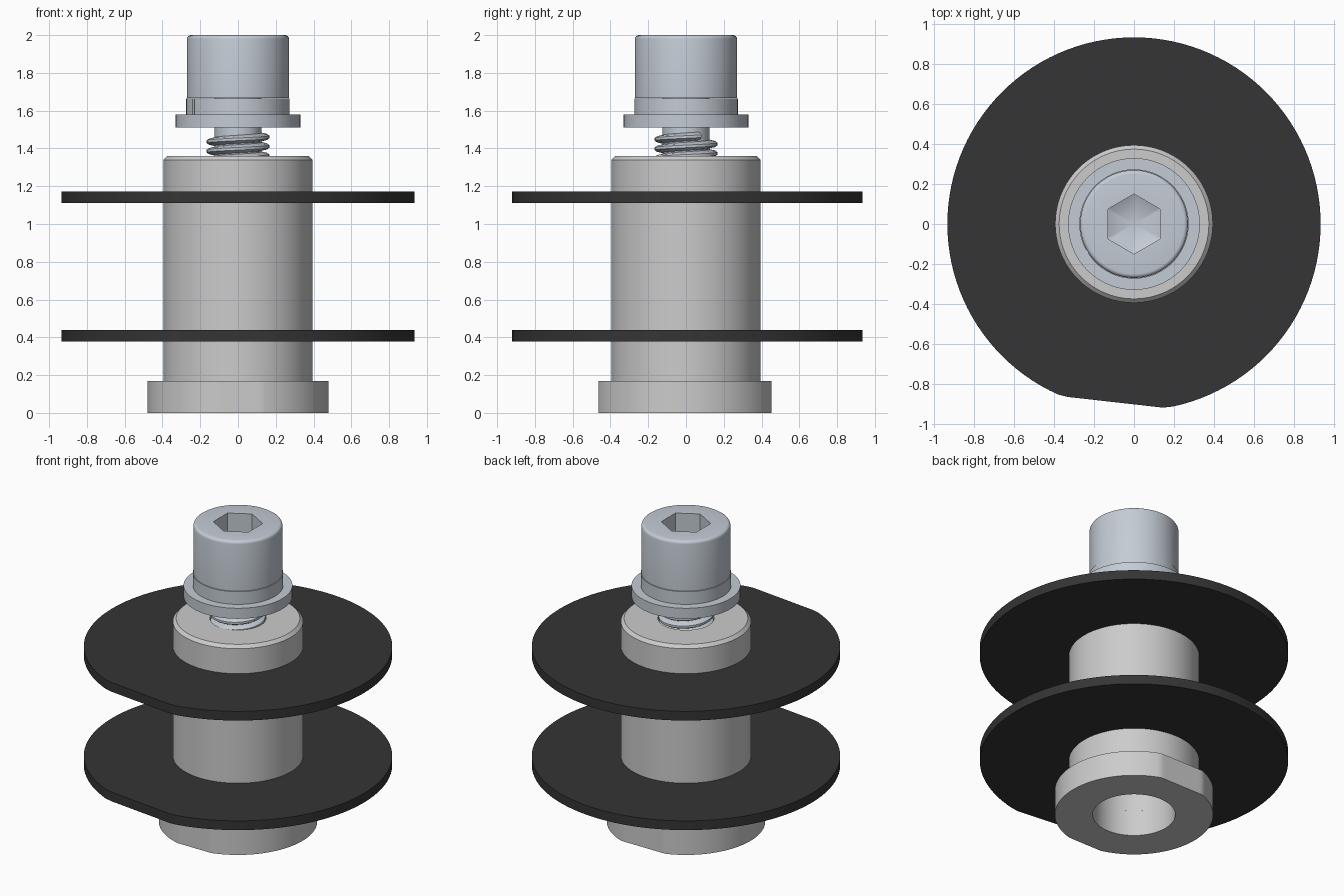
import bpy, bmesh, math
from math import sin, cos, pi, radians

if "Cube" in bpy.data.objects:
    bpy.data.objects.remove(bpy.data.objects["Cube"])


def material(name, rgb):
    m = bpy.data.materials.new(name)
    m.diffuse_color = (*rgb, 1)
    m.use_nodes = True
    m.node_tree.nodes["Principled BSDF"].inputs["Base Color"].default_value = m.diffuse_color
    return m


STEEL = material("blue_grey_steel", (0.55, 0.60, 0.66))
BLACK = material("black_rubber", (0.035, 0.035, 0.035))


def finish(name, bm, mat=None, angle=28):
    bmesh.ops.remove_doubles(bm, verts=bm.verts, dist=1e-5)
    bmesh.ops.recalc_face_normals(bm, faces=bm.faces)
    me = bpy.data.meshes.new(name)
    bm.to_mesh(me)
    bm.free()
    ob = bpy.data.objects.new(name, me)
    bpy.context.collection.objects.link(ob)
    if mat:
        me.materials.append(mat)
    bpy.ops.object.select_all(action='DESELECT')
    ob.select_set(True)
    bpy.context.view_layer.objects.active = ob
    bpy.ops.object.shade_smooth_by_angle(angle=radians(angle))
    return ob


def loft(name, rings, segs=96, closed=True, mat=None, start=0.0, sweep=2 * pi):
    """Revolve (radius, z) rings; a radius may be a function of the angle."""
    bm = bmesh.new()
    full = sweep > 2 * pi - 1e-6
    angles = [start + sweep * i / segs for i in range(segs if full else segs + 1)]
    cols = []
    for a in angles:
        col = []
        for r, z in rings:
            r = r(a) if callable(r) else r
            col.append(bm.verts.new((r * cos(a), r * sin(a), z)))
        cols.append(col)
    n = len(rings)
    for i in range(segs):
        c, d = cols[i], cols[(i + 1) % len(cols)]
        for j in range(n if closed else n - 1):
            k = (j + 1) % n
            bm.faces.new((c[j], d[j], d[k], c[k]))
    if not full:
        bm.faces.new(cols[0])
        bm.faces.new(cols[-1])
    return finish(name, bm, mat)


def flatted(r, flats):
    """Circle radius trimmed by flats given as (direction in degrees, distance)."""
    def radius(a):
        out = r
        for deg, d in flats:
            c = cos(a - radians(deg))
            if c > 1e-6:
                out = min(out, d / c)
        return out
    return radius


def ring(outer, inner, z0, z1):
    return [(inner, z0), (outer, z0), (outer, z1), (inner, z1)]


def hexagon(apothem):
    def radius(a):
        off = (a + pi / 6) % (pi / 3) - pi / 6
        return apothem / cos(off)
    return radius


# Sleeve body with chamfered top and stepped bore
loft("sleeve", [(0.25, 0.17), (0.395, 0.17), (0.395, 1.34), (0.375, 1.36),
                (0.17, 1.36), (0.17, 0.6), (0.25, 0.6)])

# Foot flange with two wrench flats
loft("sleeve_flange", ring(flatted(0.48, [(270, 0.464), (90, 0.452)]), 0.25, 0, 0.17), 144)

# Two black discs, each with one flat edge
for name, z in (("lower_disc", 0.378), ("upper_disc", 1.111)):
    loft(name, ring(flatted(0.935, [(263.6, 0.898)]), 0.39, z, z + 0.062), 120, mat=BLACK)

# Flat washer and split lock washer
loft("flat_washer", ring(0.33, 0.12, 1.51, 1.58), mat=STEEL)
loft("lock_washer", ring(0.274, 0.12, 1.58, 1.665), 90, mat=STEEL,
     start=radians(213), sweep=radians(355))

# Cap screw head with rounded rim and hex socket
f = 0.02
rim = [(0.27 - f + f * cos(t * pi / 8), 2 - f + f * sin(t * pi / 8)) for t in range(5)]
hx = hexagon(0.13)
loft("screw_head", [(0, 1.667), (0.27, 1.667)] + rim +
     [(hx, 2.0), (hx, 1.835), (0, 1.77)], closed=False, mat=STEEL)

# Screw core
loft("screw_core", [(0, 0.83), (0.125, 0.83), (0.125, 1.70), (0, 1.70)],
     closed=False, segs=48, mat=STEEL)

# Right-hand helical thread
pitch, turns, steps = 0.05, 12, 48
profile = [(0.12, -0.46), (0.155, -0.30), (0.166, -0.14),
           (0.166, 0.14), (0.155, 0.30), (0.12, 0.46)]
bm = bmesh.new()
cols = []
for i in range(turns * steps + 1):
    a = radians(30) + 2 * pi * i / steps
    z = 1.465 - pitch * turns + pitch * i / steps
    cols.append([bm.verts.new((r * cos(a), r * sin(a), z + h * pitch)) for r, h in profile])
for c, d in zip(cols, cols[1:]):
    for j in range(len(profile)):
        k = (j + 1) % len(profile)
        bm.faces.new((c[j], d[j], d[k], c[k]))
bm.faces.new(cols[0])
bm.faces.new(cols[-1])
finish("screw_thread", bm, STEEL, 40)
